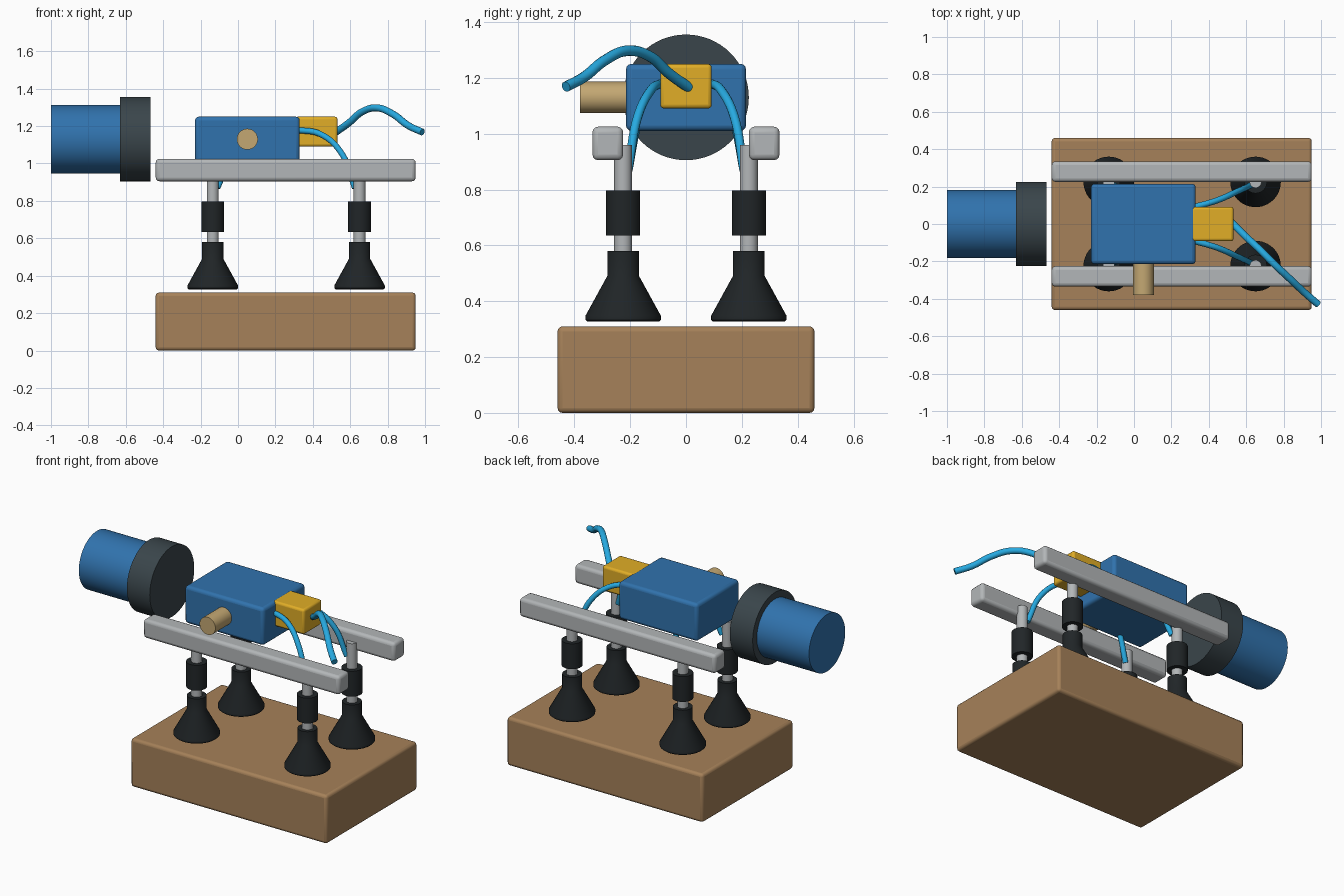
import bpy, bmesh, math
from mathutils import Matrix

if "Cube" in bpy.data.objects:
    bpy.data.objects.remove(bpy.data.objects["Cube"])


def material(name, rgb):
    m = bpy.data.materials.new(name)
    m.diffuse_color = (*rgb, 1)
    m.use_nodes = True
    m.node_tree.nodes["Principled BSDF"].inputs["Base Color"].default_value = m.diffuse_color
    return m


BLUE = material("blue paint", (0.03, 0.17, 0.42))
WOOD = material("brown board", (0.38, 0.22, 0.10))
YELLOW = material("yellow", (0.75, 0.42, 0.02))
CYAN = material("cyan hose", (0.02, 0.40, 0.75))
RUBBER = material("black rubber", (0.015, 0.019, 0.021))
DARK = material("dark grey", (0.042, 0.06, 0.07))
BRASS = material("brass", (0.55, 0.39, 0.17))
METAL = material("metal", (0.45, 0.47, 0.48))


def finish(bm, name, mat):
    bmesh.ops.recalc_face_normals(bm, faces=bm.faces)
    me = bpy.data.meshes.new(name)
    bm.to_mesh(me)
    bm.free()
    ob = bpy.data.objects.new(name, me)
    bpy.context.collection.objects.link(ob)
    me.materials.append(mat)
    return ob


def smooth(ob):
    bpy.ops.object.select_all(action='DESELECT')
    ob.select_set(True)
    bpy.context.view_layer.objects.active = ob
    bpy.ops.object.shade_smooth_by_angle(angle=math.radians(30))


def box(name, lo, hi, mat, bevel=0.018):
    """Rounded box between two corners."""
    bm = bmesh.new()
    bmesh.ops.create_cube(bm, size=1)
    for v in bm.verts:
        v.co = [(a + b) / 2 + c * (b - a) for a, b, c in zip(lo, hi, v.co)]
    ob = finish(bm, name, mat)
    mod = ob.modifiers.new("rounding", 'BEVEL')
    mod.width, mod.segments = bevel, 3
    smooth(ob)
    return ob


def turned(name, profile, origin, mat, axis='Z', n=48):
    """Closed solid of revolution from (radius, height) points along an axis."""
    bm = bmesh.new()
    rings = [[bm.verts.new((r * math.cos(math.tau * i / n), r * math.sin(math.tau * i / n), h))
              for i in range(n)] for r, h in profile]
    for a, b in zip(rings, rings[1:]):
        for i in range(n):
            bm.faces.new((a[i], a[(i + 1) % n], b[(i + 1) % n], b[i]))
    bm.faces.new(rings[0])
    bm.faces.new(rings[-1])
    turn = {'Z': Matrix(), 'X': Matrix.Rotation(math.pi / 2, 4, 'Y'),
            'Y': Matrix.Rotation(-math.pi / 2, 4, 'X')}[axis]
    bmesh.ops.transform(bm, matrix=Matrix.Translation(origin) @ turn, verts=bm.verts)
    ob = finish(bm, name, mat)
    smooth(ob)
    return ob


def hose(name, points, radius):
    """Round tube through the given points."""
    cu = bpy.data.curves.new(name, 'CURVE')
    cu.dimensions = '3D'
    cu.bevel_depth, cu.bevel_resolution = radius, 4
    cu.use_fill_caps = True
    sp = cu.splines.new('BEZIER')
    sp.resolution_u = 10
    sp.bezier_points.add(len(points) - 1)
    for bp, p in zip(sp.bezier_points, points):
        bp.co = p
        bp.handle_left_type = bp.handle_right_type = 'AUTO'
    cu.materials.append(CYAN)
    ob = bpy.data.objects.new(name, cu)
    bpy.context.collection.objects.link(ob)
    return ob


# Carried board, main housing and valve block
box("board", (-0.44, -0.46, 0), (0.95, 0.46, 0.31), WOOD)
box("pump_housing", (-0.23, -0.215, 1.01), (0.33, 0.215, 1.25), BLUE, 0.02)
box("valve_block", (0.305, -0.092, 1.09), (0.532, 0.092, 1.25), YELLOW, 0.014)

# Motor with dark collar, lying along x
turned("motor", [(0.183, -1.0), (0.183, -0.60)], (0, 0, 1.13), BLUE, 'X', 64)
turned("motor_collar", [(0.225, -0.63), (0.225, -0.468)], (0, 0, 1.13), DARK, 'X', 64)

# Brass knob on the front of the housing
turned("front_knob", [(0.056, -0.38), (0.056, -0.20)], (0.05, 0, 1.13), BRASS, 'Y')

# Both sides: rail, two suction legs, two hoses
for s, side in ((-1, "front"), (1, "back")):
    y0, y1 = sorted((s * 0.225, s * 0.335))
    box(f"{side}_rail", (-0.44, y0, 0.905), (0.95, y1, 1.025), METAL, 0.02)
    for x, end in ((-0.135, "left"), (0.65, "right")):
        at = (x, s * 0.225, 0)
        tag = f"{side}_{end}"
        turned(f"{tag}_stem", [(0.032, 0.52), (0.032, 0.96)], at, METAL, n=32)
        turned(f"{tag}_sleeve", [(0.061, 0.635), (0.061, 0.797)], at, RUBBER)
        turned(f"{tag}_suction_cup", [(0.128, 0.327), (0.135, 0.333), (0.135, 0.348),
                                      (0.057, 0.49), (0.057, 0.58)], at, RUBBER)
    hose(f"{side}_right_hose", [(0.31, s * 0.088, 1.18), (0.44, s * 0.125, 1.157),
                                (0.55, s * 0.173, 1.06), (0.625, s * 0.207, 0.87)], 0.016)
    hose(f"{side}_left_hose", [(0.28, s * 0.088, 1.18), (0.10, s * 0.125, 1.15),
                               (-0.03, s * 0.173, 1.04), (-0.11, s * 0.207, 0.87)], 0.016)

# Free supply hose from the valve block
hose("supply_hose", [(0.52, 0.01, 1.165), (0.59, -0.06, 1.215), (0.665, -0.13, 1.277),
                     (0.745, -0.21, 1.297), (0.83, -0.29, 1.263), (0.91, -0.365, 1.203),
                     (0.985, -0.43, 1.168)], 0.019)
